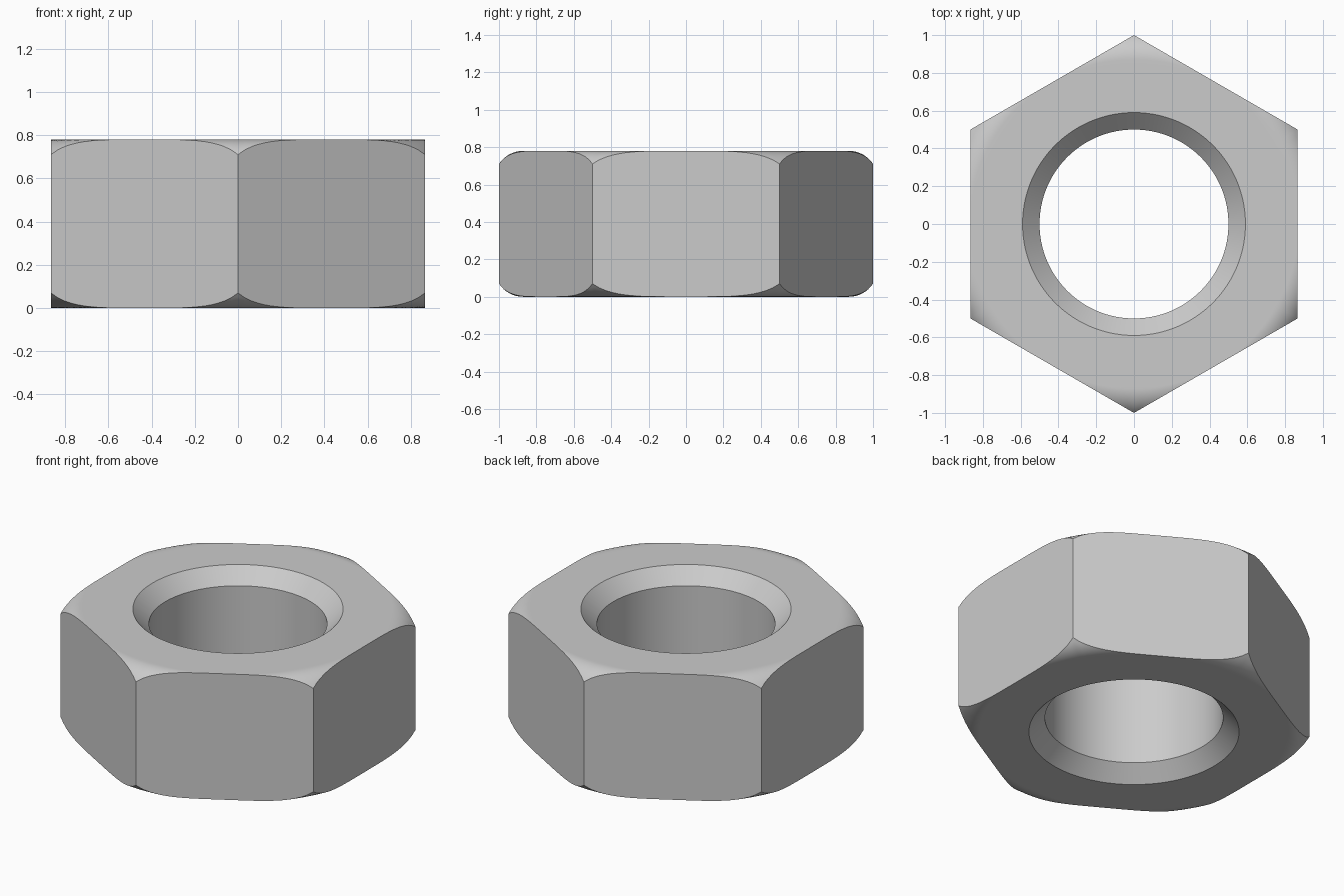
import bpy
import bmesh
from math import cos, sin, pi, sqrt, radians

cube = bpy.data.objects.get("Cube")
if cube:
    bpy.data.objects.remove(cube, do_unlink=True)

SEGMENTS = 192
HEIGHT = 0.78
FLAT = sqrt(3) / 2          # centre to a flat side
HOLE, SINK = 0.5, 0.59      # bore and countersink radii
ROUND_START, ROUND = 0.87, 0.156
STEPS = 10

steel = bpy.data.materials.new("steel_grey")
steel.use_nodes = True
colour = (0.6, 0.6, 0.6, 1)
steel.diffuse_color = colour
steel.node_tree.nodes["Principled BSDF"].inputs["Base Color"].default_value = colour


def hex_radius(a):
    """Distance from the centre to the hexagon at angle a."""
    return FLAT / cos((a + pi / 6) % (pi / 3) - pi / 6)


def top_height(r):
    """Height of the top, falling away in an arc toward the corners."""
    d = max(0, r - ROUND_START)
    return HEIGHT - ROUND + sqrt(ROUND ** 2 - d ** 2)


def section(a):
    """Closed half section at angle a: bore, countersink, top, side, mirrored."""
    edge = hex_radius(a)
    start = min(ROUND_START, edge - 0.005)
    radii = [start - 0.02] + [start + (edge - start) * k / STEPS for k in range(STEPS + 1)]
    top = [(HOLE, HEIGHT - (SINK - HOLE)), (SINK, HEIGHT)]
    top += [(r, top_height(r)) for r in radii]
    return top + [(r, HEIGHT - z) for r, z in reversed(top)]


# Nut body: sections swept round the axis
bm = bmesh.new()
rows = []
for i in range(SEGMENTS):
    a = 2 * pi * i / SEGMENTS
    rows.append([bm.verts.new((r * cos(a), r * sin(a), z)) for r, z in section(a)])
for i, row in enumerate(rows):
    following = rows[(i + 1) % SEGMENTS]
    for j in range(len(row)):
        k = (j + 1) % len(row)
        bm.faces.new((row[j], row[k], following[k], following[j]))
bmesh.ops.recalc_face_normals(bm, faces=bm.faces)
mesh = bpy.data.meshes.new("hex_nut")
bm.to_mesh(mesh)
bm.free()
mesh.materials.append(steel)

nut = bpy.data.objects.new("hex_nut", mesh)
bpy.context.collection.objects.link(nut)
bpy.ops.object.select_all(action="DESELECT")
nut.select_set(True)
bpy.context.view_layer.objects.active = nut
bpy.ops.object.shade_smooth_by_angle(angle=radians(30))
